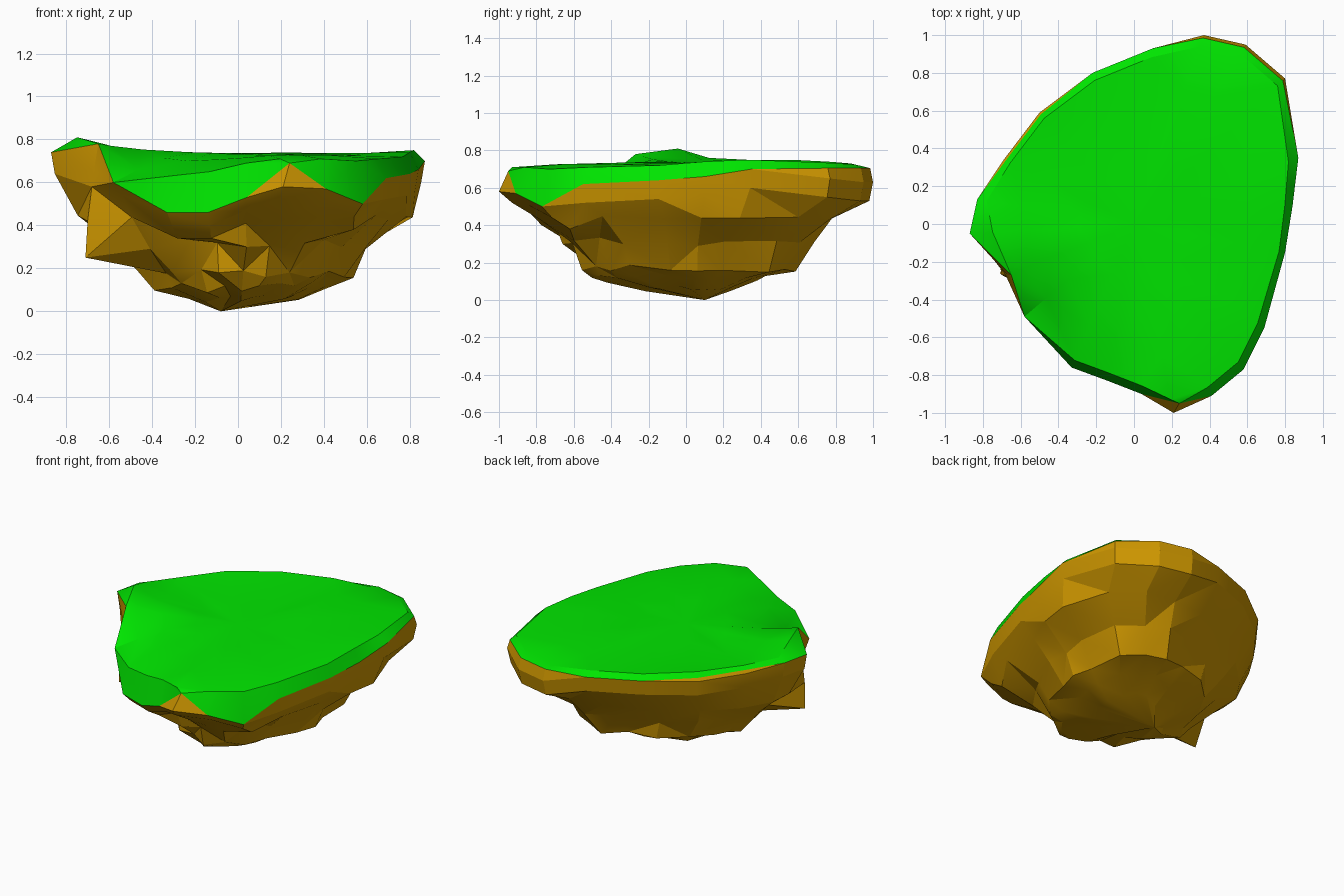
import bpy
import bmesh
import math
import random
from mathutils import Vector

random.seed(11)

default_cube = bpy.data.objects.get("Cube")
if default_cube:
    bpy.data.objects.remove(default_cube, do_unlink=True)


def make_material(name, colour):
    material = bpy.data.materials.new(name)
    material.use_nodes = True
    material.diffuse_color = colour
    material.node_tree.nodes["Principled BSDF"].inputs["Base Color"].default_value = colour
    return material


def loft(name, rings, tip, material, smooth_angle, flip):
    """Skin a stack of closed rings and close the last one on a tip point."""
    bm = bmesh.new()
    loops = [[bm.verts.new(point) for point in ring] for ring in rings]
    count = len(loops[0])
    for outer, inner in zip(loops, loops[1:]):
        for i in range(count):
            j = (i + 1) % count
            # shortest diagonal gives natural looking facets
            a, b, c, d = outer[i], outer[j], inner[j], inner[i]
            if (a.co - c.co).length < (b.co - d.co).length:
                triangles = [(a, b, c), (a, c, d)]
            else:
                triangles = [(a, b, d), (b, c, d)]
            for triangle in triangles:
                bm.faces.new(triangle)
    end = bm.verts.new(tip)
    for i in range(count):
        bm.faces.new((loops[-1][i], loops[-1][(i + 1) % count], end))
    bmesh.ops.remove_doubles(bm, verts=bm.verts, dist=0.001)
    if flip:
        bmesh.ops.reverse_faces(bm, faces=bm.faces)
    mesh = bpy.data.meshes.new(name)
    bm.to_mesh(mesh)
    bm.free()
    mesh.materials.append(material)
    obj = bpy.data.objects.new(name, mesh)
    bpy.context.collection.objects.link(obj)
    bpy.ops.object.select_all(action="DESELECT")
    obj.select_set(True)
    bpy.context.view_layer.objects.active = obj
    bpy.ops.object.shade_smooth_by_angle(angle=math.radians(smooth_angle))
    return obj


def fitted(ring, left, right, front, back, height):
    """Copy a ring so that it reaches the given extents on each side."""
    return [Vector((p.x * (right if p.x > 0 else left) / .87,
                    p.y * (back if p.y > 0 else front), height)) for p in ring]


grass_green = make_material("grass green", (0, 0.78, 0, 1))
earth_brown = make_material("earth brown", (0.62, 0.31, 0, 1))

# Widest outline of the island, anticlockwise from the front tip
rim = [Vector(p) for p in (
    (.21, -1, .58), (.41, -.91, .57), (.58, -.77, .5), (.69, -.55, .62),
    (.8, -.15, .64), (.84, .1, .66), (.87, .35, .7), (.8, .77, .65),
    (.59, .95, .63), (.37, 1, .63), (.1, .93, .7), (-.22, .8, .71),
    (-.5, .59, .7), (-.69, .34, .71), (-.83, .13, .74), (-.87, -.05, .74),
    (-.67, -.27, .66), (-.58, -.49, .6), (-.33, -.76, .46),
    (-.14, -.83, .46), (.04, -.9, .53))]
FRONT_TIP, NOTCH = 0, 16
FRONT = (0, 1, 2, 17, 18, 19, 20)

# Lower edge of the grass: pulled back where bare earth shows
grass_edge = [p.copy() for p in rim]
for i in (7, 8, 9, 12, 13):
    grass_edge[i] = Vector((rim[i].x * .985, rim[i].y * .985, max(.705, rim[i].z + .02)))
grass_edge[FRONT_TIP] = Vector((.24, -.95, .69))
grass_edge[NOTCH] = Vector((-.65, -.27, .78))

# Rounded shoulder: (inset, height) for each outline point
shoulder_shape = (
    (.93, .71), (.95, .71), (.95, .7), (.95, .71), (.96, .72), (.95, .74),
    (.94, .75), (.95, .735), (.95, .725), (.94, .715), (.95, .73), (.95, .74),
    (.95, .75), (.95, .75), (.94, .76), (.86, .81), (.88, .77), (.8, .66),
    (.95, .63), (.95, .65), (.95, .69))
shoulder = [Vector((p.x * s, p.y * s, z)) for p, (s, z) in zip(rim, shoulder_shape)]

# Gently uneven meadow
meadow_outer = [Vector((p.x * .75, p.y * .75, .735 + (p.z - .735) * .35)) for p in shoulder]
meadow_inner = fitted(rim, .3, .3, .35, .35, .735)
for p in meadow_outer + meadow_inner:
    p.z += random.uniform(-.006, .006)
loft("grass_top", [grass_edge, shoulder, meadow_outer, meadow_inner],
     (0, 0, .735), grass_green, 30, False)

# Upper bank: nearly upright at sides and back, cut away below the front
bank = []
for i, p in enumerate(rim):
    inset, drop = (.93, .06) if i in FRONT else (.98, .1)
    bank.append(Vector((p.x * inset, p.y * inset, p.z - drop)))

# Rocky underside: left, right, front, back extents, height and roughness
earth_rings = [grass_edge, rim, bank]
for left, right, front, back, height, rough in (
        (.76, .79, .79, .8, .44, .02), (.62, .63, .63, .65, .31, .04),
        (.46, .53, .55, .58, .17, .04), (.39, .4, .49, .4, .11, .04),
        (.22, .28, .25, .26, .06, .03)):
    ring = fitted(rim, left, right, front, back, height)
    for p in ring:
        stretch = 1 + random.uniform(-rough, rough) * 1.5
        p.x *= stretch
        p.y *= stretch
        p.z += random.uniform(-rough, rough) * .6
    earth_rings.append(ring)
upper, middle, lower = earth_rings[3:6]
for top, p in zip(bank, upper):
    p.z = min(p.z, top.z - .06)

# Jutting spur on the right flank
bank[NOTCH] = Vector((-.68, -.27, .58))
upper[NOTCH] = Vector((-.7, -.27, .42))
middle[NOTCH] = Vector((-.71, -.26, .25))

# Ledge hanging over the front
middle[20] = Vector((.04, -.66, .3))
lower[19] = Vector((-.09, -.5, .18))

loft("earth_base", earth_rings, (-.08, .1, 0), earth_brown, 18, True)
